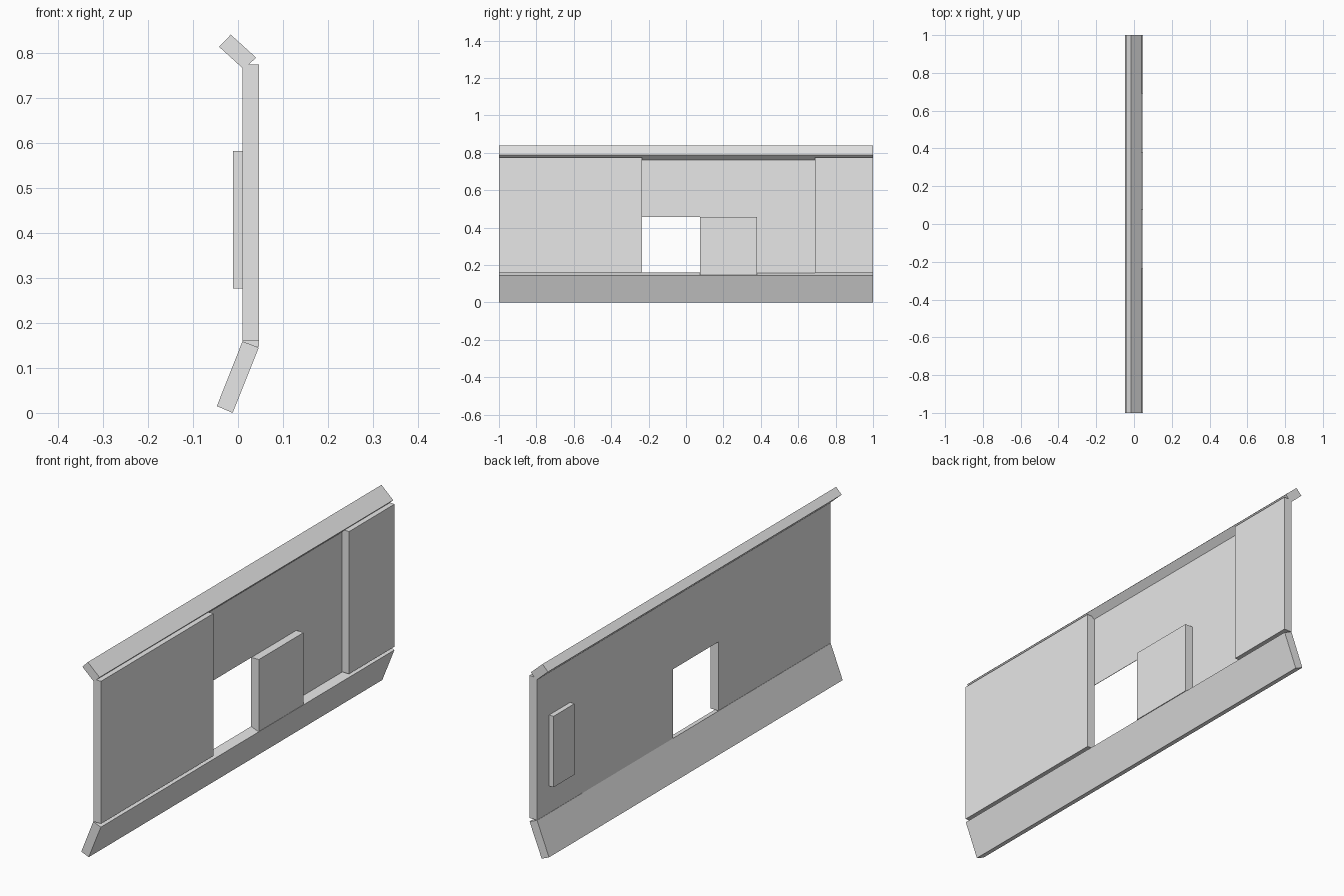
import bpy
import bmesh

cube = bpy.data.objects.get("Cube")
if cube:
    bpy.data.objects.remove(cube, do_unlink=True)

grey = bpy.data.materials.new("light grey")
grey.use_nodes = True
COLOUR = (0.8, 0.8, 0.8, 1)
grey.diffuse_color = COLOUR
grey.node_tree.nodes["Principled BSDF"].inputs["Base Color"].default_value = COLOUR


def extrude_profile(name, points, y0, y1):
    """Sweep an x-z outline along y into a flat-sided solid."""
    bm = bmesh.new()
    face = bm.faces.new([bm.verts.new((x, y0, z)) for x, z in points])
    swept = bmesh.ops.extrude_face_region(bm, geom=[face])["geom"]
    verts = [v for v in swept if isinstance(v, bmesh.types.BMVert)]
    bmesh.ops.translate(bm, verts=verts, vec=(0, y1 - y0, 0))
    bmesh.ops.recalc_face_normals(bm, faces=bm.faces)
    mesh = bpy.data.meshes.new(name)
    bm.to_mesh(mesh)
    bm.free()
    mesh.materials.append(grey)
    obj = bpy.data.objects.new(name, mesh)
    bpy.context.collection.objects.link(obj)
    return obj


def box(name, x0, x1, y0, y1, z0, z1):
    return extrude_profile(name, [(x0, z0), (x1, z0), (x1, z1), (x0, z1)], y0, y1)


BACK, FRONT = 0.01, 0.047      # wall thickness limits
NEAR, FAR = -0.235, 0.69       # ends of the recess
BOTTOM, TOP = 0.16, 0.774
SILL = 0.147
WINDOW_END, WINDOW_TOP = 0.075, 0.457

# Thick wall panels at both ends
box("long_wall_panel", BACK, FRONT, -1, NEAR, BOTTOM, TOP)
box("short_wall_panel", BACK, FRONT, FAR, 1, BOTTOM, TOP)

# Thin sheet at the back of the recess, split around the opening
SHEET = BACK + 0.002
box("recess_sheet_upper", BACK, SHEET, NEAR, FAR, WINDOW_TOP, TOP)
box("recess_sheet_lower", BACK, SHEET, WINDOW_END, FAR, 0.155, WINDOW_TOP)

# Block beside the opening
box("opening_block", BACK, FRONT, WINDOW_END, 0.38, SILL, WINDOW_TOP)

# Raised plate on the other side
box("rear_plate", -0.011, BACK, 0.775, 0.918, 0.276, 0.582)

# Slanted rails along the top and bottom
extrude_profile("top_rail", [(-0.042, 0.813), (0.013, 0.763), (0.04, 0.789), (-0.016, 0.84)], -1, 1)
extrude_profile("bottom_skirt", [(-0.047, 0.015), (-0.012, 0), (0.046, 0.145), (0.01, 0.159)], -1, 1)
